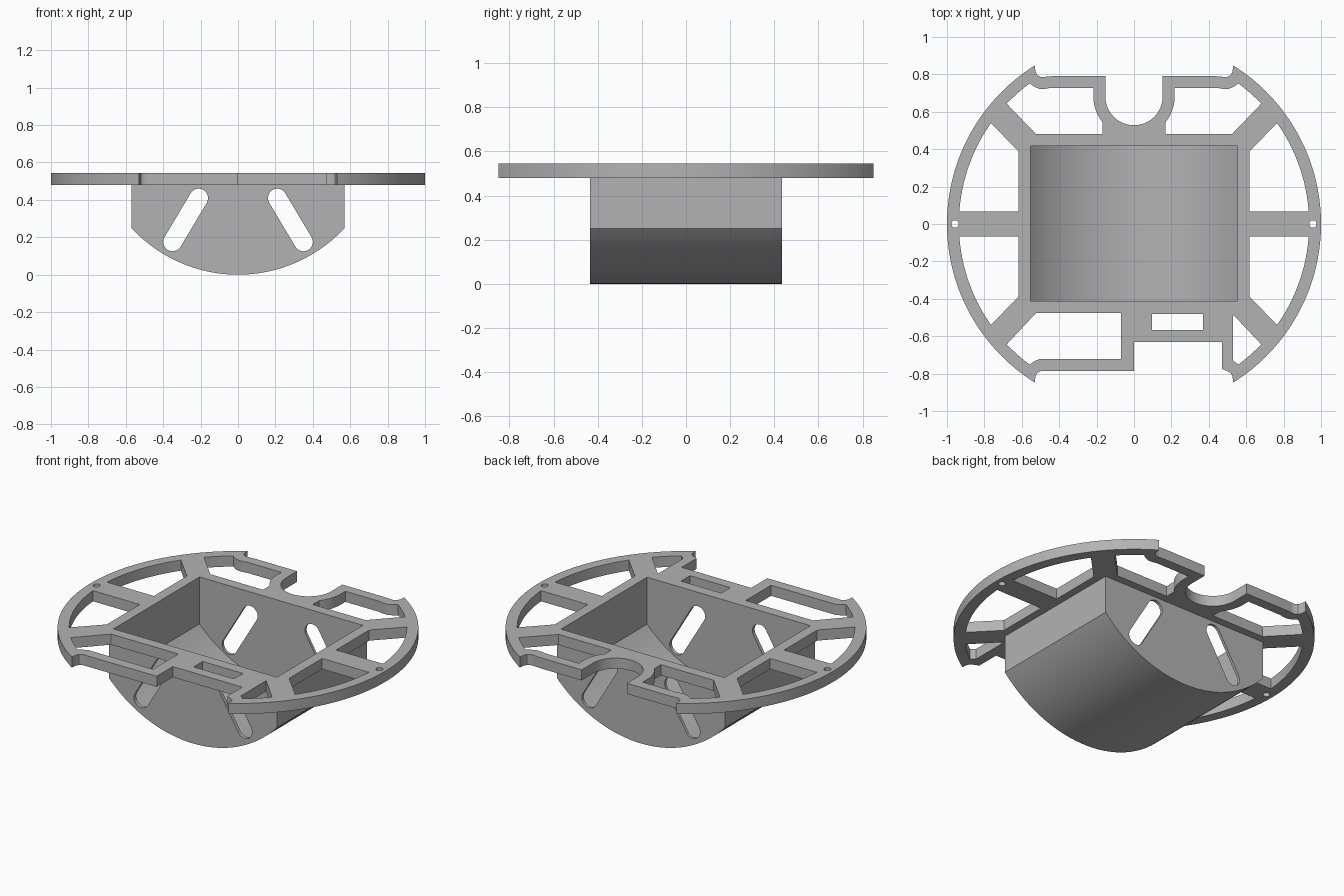
import bpy, bmesh
from math import sin, cos, atan2, pi, radians
from mathutils import Matrix

cube = bpy.data.objects.get("Cube")
if cube:
    bpy.data.objects.remove(cube, do_unlink=True)

grey = bpy.data.materials.new("plain grey")
grey.use_nodes = True
grey.diffuse_color = (0.45, 0.45, 0.45, 1)
grey.node_tree.nodes["Principled BSDF"].inputs["Base Color"].default_value = (0.45, 0.45, 0.45, 1)


def arc(cx, cy, r, a, b, n=24):
    """Points on a circle from angle a to angle b."""
    return [(cx + r * cos(a + (b - a) * i / n), cy + r * sin(a + (b - a) * i / n)) for i in range(n + 1)]


def rim(p, q, r):
    """Arc about the plate centre between the directions of p and q."""
    return arc(0, 0, r, atan2(p[1], p[0]), atan2(q[1], q[0]))


def rect(x0, x1, y0, y1):
    return [(x0, y0), (x1, y0), (x1, y1), (x0, y1)]


def flip(pts, sx=1, sy=1):
    return [(x * sx, y * sy) for x, y in pts]


def solid(name, loops, depth, matrix):
    """Fill outline loops (inner loops are holes) and extrude them."""
    curve = bpy.data.curves.new(name, 'CURVE')
    curve.dimensions = '2D'
    curve.fill_mode = 'BOTH'
    curve.extrude = depth / 2
    for pts in loops:
        s = curve.splines.new('POLY')
        s.points.add(len(pts) - 1)
        for p, (x, y) in zip(s.points, pts):
            p.co = (x, y, 0, 1)
        s.use_cyclic_u = True
    tmp = bpy.data.objects.new(name + " outline", curve)
    bpy.context.collection.objects.link(tmp)
    deps = bpy.context.evaluated_depsgraph_get()
    mesh = bpy.data.meshes.new_from_object(tmp.evaluated_get(deps))
    bpy.data.objects.remove(tmp, do_unlink=True)
    bpy.data.curves.remove(curve)
    bm = bmesh.new()
    bm.from_mesh(mesh)
    bmesh.ops.remove_doubles(bm, verts=bm.verts, dist=0.0002)
    bmesh.ops.recalc_face_normals(bm, faces=bm.faces)
    bm.transform(matrix)
    bm.to_mesh(mesh)
    bm.free()
    mesh.name = name
    mesh.materials.clear()
    mesh.materials.append(grey)
    ob = bpy.data.objects.new(name, mesh)
    bpy.context.collection.objects.link(ob)
    bpy.ops.object.select_all(action='DESELECT')
    ob.select_set(True)
    bpy.context.view_layer.objects.active = ob
    bpy.ops.object.shade_smooth_by_angle(angle=radians(30))
    return ob


# Plate outline, with clipped ends, rounded nooks and notches
R, INNER = 1.0, 0.936
TIP = (0.53, 0.848)
nook = [(0.527, 0.815), (0.518, 0.797), (0.5, 0.787), (0.475, 0.787)]
back_right = nook + [(0.44, 0.79), (0.153, 0.79)]
back_edge = back_right + arc(0, 0.681, 0.153, 0, -pi) + flip(back_right, -1)[::-1]
left_rim = arc(0, 0, R, pi - atan2(TIP[1], TIP[0]), pi + atan2(TIP[1], TIP[0]), 64)
front_edge = flip(nook, -1, -1) + [(0, -0.785), (0, -0.63), (0.47, -0.63), (0.47, -0.775)] \
    + flip(nook[:3], 1, -1)[::-1]
right_rim = flip(left_rim, -1)[::-1]
outline = back_edge + left_rim + front_edge + right_rim

# Plate openings
side = [(0.617, 0.068)] + rim((0.935, 0.068), (0.765, 0.54), INNER) + [(0.617, 0.387)]
corner = rim((0.68, 0.643), (0.557, 0.75), INNER) + [(0.53, 0.732), (0.505, 0.722), (0.475, 0.722)]
back_hole = corner + [(0.445, 0.728), (0.217, 0.728)] \
    + arc(0, 0.681, 0.217, 0, -radians(39), 10) + [(0.168, 0.482), (0.525, 0.482)]
front_left_hole = flip(corner + [(0.43, 0.722), (0.07, 0.722), (0.07, 0.477), (0.525, 0.477)], -1, -1)
front_right_hole = [(0.53, -0.485)] + rim((0.68, -0.643), (0.557, -0.75), INNER) + [(0.53, -0.73)]
X_IN, X_OUT, Y0, Y1 = 0.553, 0.57, -0.413, 0.418
holes = [flip(side, sx, sy) for sx in (1, -1) for sy in (1, -1)]
holes += [back_hole, flip(back_hole, -1), front_left_hole, front_right_hole]
holes += [rect(0.097, 0.37, -0.567, -0.48), rect(-X_IN, X_IN, Y0, Y1)]
holes += [arc(s * 0.957, 0, 0.02, 0, 2 * pi, 20)[:-1] for s in (1, -1)]
Z_LOW, Z_TOP = 0.48, 0.545
solid("mounting_plate", [outline] + holes, Z_TOP - Z_LOW,
      Matrix.Translation((0, 0, (Z_LOW + Z_TOP) / 2)))

# Tray below the plate: curved floor with upright sides
RAD = 0.775


def belly(half, r):
    a = math_angle = atan2(half, (r * r - half * half) ** 0.5)
    return arc(0, RAD, r, -pi / 2 - a, -pi / 2 + math_angle, 48)


def upright(y):
    return Matrix.Translation((0, y, 0)) @ Matrix.Rotation(pi / 2, 4, 'X')


outer = [(-X_OUT, Z_LOW)] + belly(X_OUT, RAD) + [(X_OUT, Z_LOW)]
inner = [(-X_IN, Z_LOW)] + belly(X_IN, RAD - 0.018) + [(X_IN, Z_LOW)]
solid("tray_shell", [outer + inner[::-1]], Y1 - Y0, upright((Y0 + Y1) / 2))

# End walls with slanted slots
tilt = atan2(0.235, 0.14)
slot = arc(0.21, 0.41, 0.05, pi - tilt - pi / 2, pi - tilt + pi / 2, 14)
slot = arc(0.21, 0.41, 0.05, pi / 2 - tilt, 3 * pi / 2 - tilt, 14) \
    + arc(0.35, 0.175, 0.05, 3 * pi / 2 - tilt, 5 * pi / 2 - tilt, 14)
for name, a, b in (("front_wall", -0.435, Y0), ("back_wall", Y1, 0.435)):
    solid(name, [outer, slot, flip(slot, -1)], b - a, upright((a + b) / 2))
